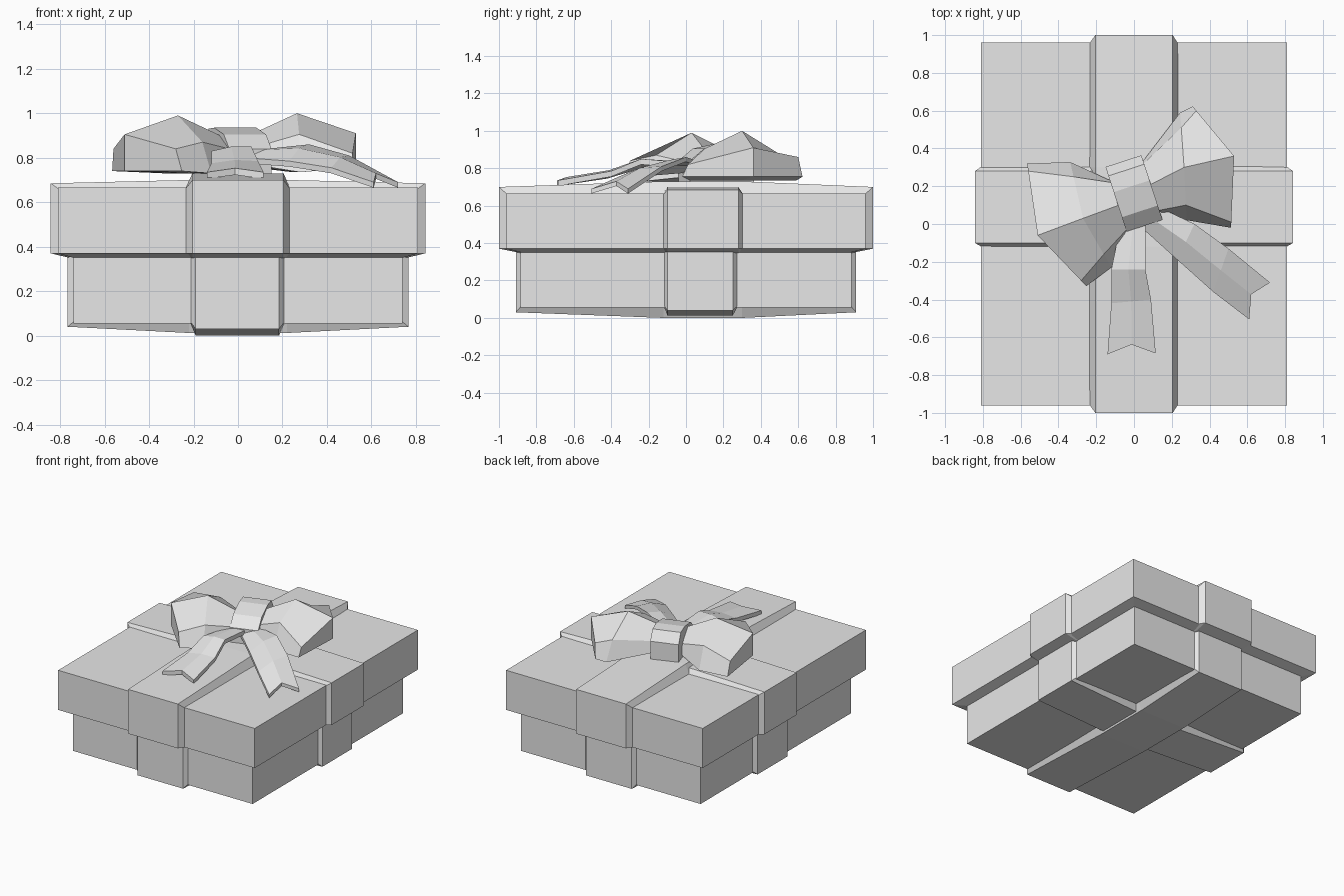
import bpy
import bmesh
from mathutils import Vector

if "Cube" in bpy.data.objects:
    bpy.data.objects.remove(bpy.data.objects["Cube"])

grey = bpy.data.materials.new("plain grey")
grey.use_nodes = True
colour = (0.8, 0.8, 0.8, 1)
grey.diffuse_color = colour
for node in grey.node_tree.nodes:
    if node.type == "BSDF_PRINCIPLED":
        node.inputs["Base Color"].default_value = colour


def loft(name, rings):
    """Skin a closed solid through rings that share one point count."""
    bm = bmesh.new()
    loops = [[bm.verts.new(point) for point in ring] for ring in rings]
    count = len(loops[0])
    for a, b in zip(loops, loops[1:]):
        for i in range(count):
            j = (i + 1) % count
            bm.faces.new((a[i], a[j], b[j], b[i]))
    for cap in (loops[0], loops[-1]):
        if count == 6:  # folded cap: two quads that meet on the ridge
            bm.faces.new([cap[i] for i in (0, 1, 4, 5)])
            bm.faces.new(cap[1:5])
        else:
            bm.faces.new(cap)
    bmesh.ops.recalc_face_normals(bm, faces=bm.faces)
    mesh = bpy.data.meshes.new(name)
    bm.to_mesh(mesh)
    bm.free()
    mesh.materials.append(grey)
    obj = bpy.data.objects.new(name, mesh)
    bpy.context.collection.objects.link(obj)
    return obj


def rectangle(x, y, z):
    return [(-x, -y, z), (x, -y, z), (x, y, z), (-x, y, z)]


def wrap(half, lip, lip_z, start_z, end_z, cross, cross_z):
    """Side outline of a band: up one side, over the crossing, down the other."""
    lo, hi = cross
    return [(-lip, lip_z), (-half, start_z), (-half, end_z), (lo, cross_z),
            (hi, cross_z), (half, end_z), (half, start_z), (lip, lip_z)]


def ribbon(name, along_x, inner, outer, widths):
    """Band with sloping edges: wide at the box, narrower on its outside."""
    rings = []
    for width, outline in zip(widths, (inner, outer, outer, inner)):
        rings.append([(a, width, z) if along_x else (width, a, z)
                      for a, z in outline])
    return loft(name, rings)


# Box and overhanging lid
loft("box_base", [rectangle(0.74, 0.885, 0.055), rectangle(0.74, 0.885, 0.36)])
loft("box_lid", [rectangle(0.74, 0.88, 0.35), rectangle(0.81, 0.96, 0.37),
                 rectangle(0.81, 0.96, 0.665)])

# Ribbon bands around the lid and the base
across = (-0.22, 0.22)
lengthwise = (-0.12, 0.30)
ribbon("lid_ribbon_lengthwise", False,
       wrap(0.95, 0.87, 0.36, 0.37, 0.655, lengthwise, 0.655),
       wrap(1.0, 0.89, 0.348, 0.37, 0.70, lengthwise, 0.73),
       (-0.24, -0.205, 0.205, 0.237))
ribbon("lid_ribbon_across", True,
       wrap(0.80, 0.73, 0.36, 0.37, 0.655, across, 0.655),
       wrap(0.842, 0.75, 0.348, 0.37, 0.685, across, 0.70),
       (-0.125, -0.10, 0.28, 0.31))
ribbon("base_ribbon_lengthwise", False,
       wrap(0.875, 0.5, 0.36, 0.36, 0.07, lengthwise, 0.07),
       wrap(0.91, 0.5, 0.36, 0.36, 0.03, lengthwise, 0),
       (-0.22, -0.19, 0.185, 0.215))
ribbon("base_ribbon_across", True,
       wrap(0.73, 0.5, 0.36, 0.36, 0.07, across, 0.07),
       wrap(0.766, 0.5, 0.36, 0.36, 0.04, across, 0.012),
       (-0.12, -0.10, 0.25, 0.28))


def bow_loop(name, sections):
    """Puffed loop; each section is back, ridge, front, flare and floor."""
    rings = []
    for back, ridge, front, flare, floor in sections:
        b, r, f = Vector(back), Vector(ridge), Vector(front)
        low = []
        for p in (f, r, b):
            out = Vector((p.x - r.x, p.y - r.y, 0))
            if out.length:
                out.normalize()
            q = p + out * flare
            q.z = floor
            low.append(q)
        rings.append([b, r, f] + low)
    return loft(name, rings)


# Bow: two faceted loops
bow_loop("bow_loop_left", [
    ((0.04, 0.31, 0.84), (0.07, 0.2, 0.91), (0.12, 0.07, 0.86), 0.01, 0.76),
    ((0.25, 0.51, 0.87), (0.265, 0.30, 1.0), (0.275, 0.1, 0.905), 0.08, 0.735),
    ((0.33, 0.60, 0.86), (0.53, 0.36, 0.91), (0.515, 0.01, 0.82), 0.03, 0.755)])
bow_loop("bow_loop_right", [
    ((-0.12, 0.22, 0.83), (-0.08, 0.1, 0.90), (-0.04, -0.03, 0.84), 0.01, 0.75),
    ((-0.32, 0.25, 0.88), (-0.27, 0.03, 0.99), (-0.16, -0.16, 0.87), 0.08, 0.73),
    ((-0.56, 0.28, 0.84), (-0.51, -0.06, 0.905), (-0.28, -0.3, 0.84), 0.04, 0.74)])

# Bow: knot band, turned to follow the loops
side = Vector((0.95, 0.31, 0))
length = Vector((-0.31, 0.95, 0))
centre = Vector((0, 0.162, 0))
knot_outline = [(-0.18, 0.72), (-0.18, 0.84), (-0.10, 0.905), (0.04, 0.935),
                (0.13, 0.93), (0.18, 0.86), (0.18, 0.72)]
loft("bow_knot", [[centre + side * s + length * v + Vector((0, 0, z))
                   for v, z in knot_outline] for s in (-0.1, 0.1)])


def tail(name, edges, lift, thickness, notch):
    """Creased strip between paired edge points, notched at its end."""
    rows = []
    for left, right in edges:
        a, b = Vector(left), Vector(right)
        rows.append([a, (a + b) / 2 + Vector((0, 0, lift)), b])
    back = (rows[-2][1] - rows[-1][1]).normalized()
    rows[-1][1] += back * notch
    drop = Vector((0, 0, thickness))
    return loft(name, [row + [p - drop for p in reversed(row)] for row in rows])


# Bow: two hanging tails
tail("bow_tail_front", [
    ((-0.07, 0.0, 0.82), (0.06, 0.0, 0.83)),
    ((-0.12, -0.24, 0.83), (0.06, -0.24, 0.85)),
    ((-0.12, -0.42, 0.775), (0.09, -0.40, 0.785)),
    ((-0.14, -0.69, 0.735), (0.115, -0.685, 0.735))], 0.01, 0.03, 0.05)
tail("bow_tail_side", [
    ((0.03, -0.01, 0.80), (0.13, 0.09, 0.83)),
    ((0.23, -0.19, 0.785), (0.32, 0.0, 0.86)),
    ((0.42, -0.36, 0.755), (0.50, -0.13, 0.81)),
    ((0.61, -0.505, 0.69), (0.72, -0.31, 0.69))], 0.02, 0.025, 0.06)
